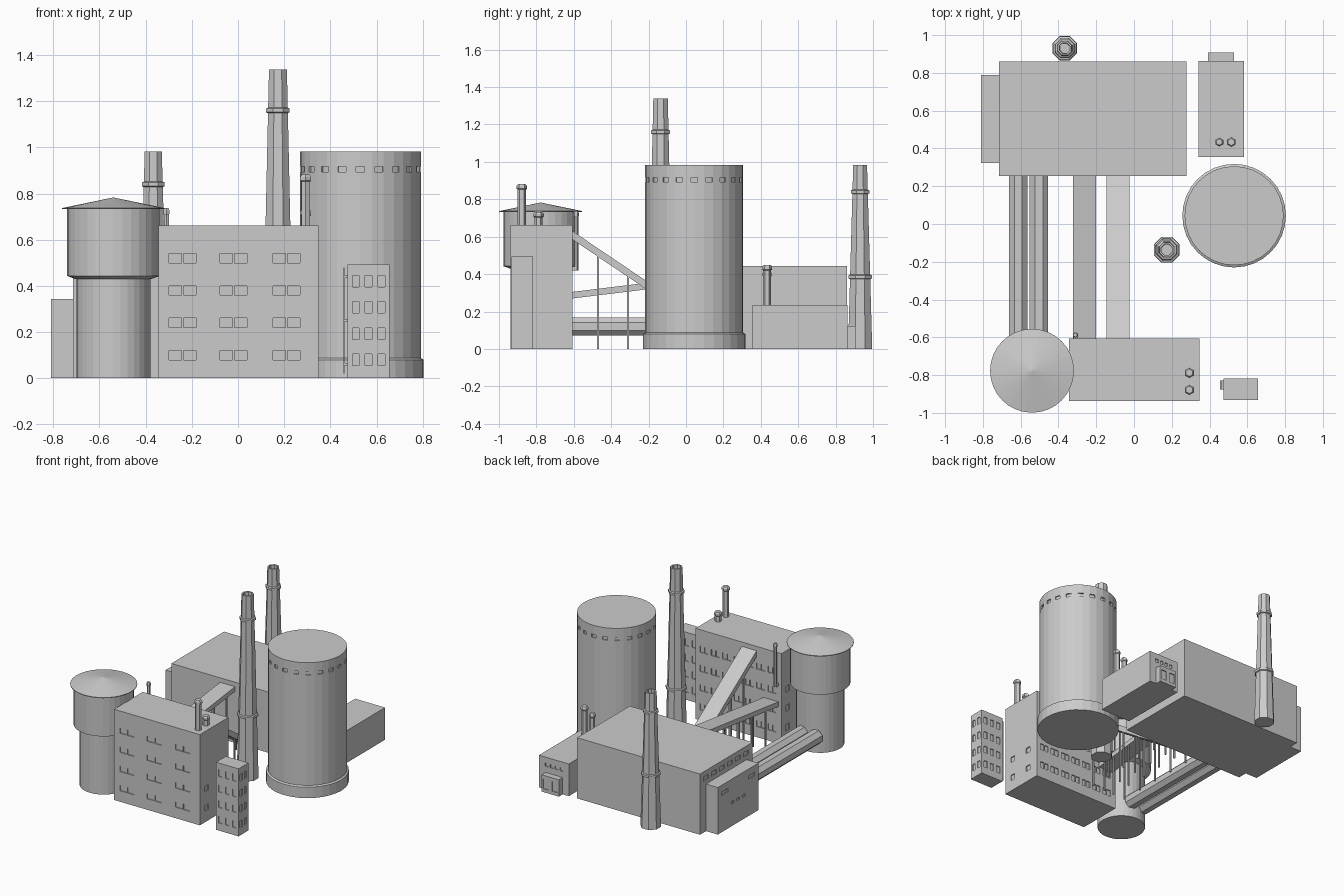
import bpy, bmesh
from math import pi, cos, sin
from mathutils import Matrix, Vector

if "Cube" in bpy.data.objects:
    bpy.data.objects.remove(bpy.data.objects["Cube"])

GREY = (0.6, 0.6, 0.6, 1)
concrete = bpy.data.materials.new("plain_grey")
concrete.use_nodes = True
concrete.diffuse_color = GREY
concrete.node_tree.nodes["Principled BSDF"].inputs["Base Color"].default_value = GREY


def finish(name, bm):
    bmesh.ops.recalc_face_normals(bm, faces=bm.faces)
    mesh = bpy.data.meshes.new(name)
    bm.to_mesh(mesh)
    bm.free()
    mesh.materials.append(concrete)
    obj = bpy.data.objects.new(name, mesh)
    bpy.context.collection.objects.link(obj)
    return obj


def add_box(bm, centre, size, turn=0):
    m = Matrix.Translation(centre) @ Matrix.Rotation(turn, 4, 'Z') @ Matrix.Diagonal((*size, 1))
    bmesh.ops.create_cube(bm, size=1, matrix=m)


def block(name, x0, x1, y0, y1, height):
    bm = bmesh.new()
    add_box(bm, ((x0 + x1) / 2, (y0 + y1) / 2, height / 2), (x1 - x0, y1 - y0, height))
    return finish(name, bm)


def turned(name, x, y, profile, sides, offset=0.0):
    """Closed surface of revolution; a zero radius becomes a pole."""
    bm = bmesh.new()
    rings = []
    for r, z in profile:
        if r == 0:
            rings.append([bm.verts.new((x, y, z))])
        else:
            angles = [2 * pi * (i + offset) / sides for i in range(sides)]
            rings.append([bm.verts.new((x + r * cos(a), y + r * sin(a), z)) for a in angles])
    for a, b in zip(rings, rings[1:]):
        for i in range(sides):
            j = (i + 1) % sides
            corners = [a[i % len(a)], a[j % len(a)], b[j % len(b)], b[i % len(b)]]
            bm.faces.new(list(dict.fromkeys(corners)))
    for ring in (rings[0], rings[-1]):
        if len(ring) > 1:
            bm.faces.new(ring)
    return finish(name, bm)


def cut(obj, boxes):
    """Recess a list of (centre, size, turn) boxes into an object."""
    bm = bmesh.new()
    for box in boxes:
        add_box(bm, *box)
    cutter = finish("window_cutter", bm)
    cutter.hide_render = True
    mod = obj.modifiers.new("windows", 'BOOLEAN')
    mod.operation, mod.solver, mod.object = 'DIFFERENCE', 'EXACT', cutter
    graph = bpy.context.evaluated_depsgraph_get()
    mesh = bpy.data.meshes.new_from_object(obj.evaluated_get(graph))
    obj.modifiers.clear()
    obj.data = mesh
    bpy.data.objects.remove(cutter)


def spread(a, b, n):
    return [a + (b - a) * i / (n - 1) for i in range(n)] if n > 1 else [a]


def grid(axis, plane, across, rows, w, h, depth=0.014):
    """Window boxes on a wall; axis is the wall's normal."""
    if axis == 'x':
        return [((plane, u, z), (depth, w, h), 0) for u in across for z in rows]
    return [((u, plane, z), (w, depth, h), 0) for u in across for z in rows]


def pairs(centres, gap):
    return [c + s * gap for c in centres for s in (-1, 1)]


# boiler house with windows on all four walls
boiler = block("boiler_house", -0.345, 0.348, -0.937, -0.607, 0.662)
floors = spread(0.10, 0.52, 4)
cut(boiler, grid('y', -0.937, pairs((-0.24, -0.02, 0.21), 0.031), floors, 0.054, 0.04)
    + grid('y', -0.607, pairs(spread(-0.27, 0.28, 7), 0.018), floors, 0.03, 0.045)
    + grid('x', 0.348, (-0.86, -0.70), floors[:2], 0.04, 0.04)
    + grid('x', -0.345, (-0.68,), floors[:3], 0.04, 0.045))

# turbine hall and its annex
hall = block("turbine_hall", -0.715, 0.277, 0.253, 0.86, 0.443)
cut(hall, grid('x', -0.715, spread(0.33, 0.79, 6), (0.39,), 0.055, 0.03))
annex = block("hall_annex", -0.81, -0.715, 0.322, 0.79, 0.343)
cut(annex, grid('x', -0.81, (0.40, 0.71), (0.28,), 0.07, 0.025)
    + grid('x', -0.81, spread(0.49, 0.62, 3), (0.17,), 0.03, 0.02))

# workshop with rear porch
workshop = block("workshop", 0.342, 0.583, 0.356, 0.863, 0.235)
cut(workshop, grid('y', 0.863, spread(0.40, 0.52, 4), (0.18,), 0.025, 0.025))
porch = block("workshop_porch", 0.392, 0.53, 0.863, 0.907, 0.123)
cut(porch, grid('y', 0.907, (0.425, 0.497), (0.06,), 0.045, 0.07))

# office tower with windows and a fire ladder
office = block("office_tower", 0.475, 0.657, -0.932, -0.818, 0.493)
levels = spread(0.08, 0.42, 4)
cut(office, grid('y', -0.932, spread(0.51, 0.622, 3), levels, 0.03, 0.05)
    + grid('y', -0.818, spread(0.51, 0.622, 3), levels, 0.03, 0.05)
    + grid('x', 0.657, (-0.9, -0.85), levels, 0.025, 0.05))
bm = bmesh.new()
for y in (-0.872, -0.832):
    add_box(bm, (0.459, y, 0.25), (0.006, 0.006, 0.46))
for z in spread(0.03, 0.47, 14):
    add_box(bm, (0.459, -0.852, z), (0.006, 0.04, 0.008))
for z in (0.06, 0.25, 0.44):
    add_box(bm, (0.467, -0.852, z), (0.018, 0.046, 0.01))
finish("office_ladder", bm)

# large round tower with plinth and a ring of windows
tx, ty, tr = 0.53, 0.044, 0.262
turned("tower_plinth", tx, ty, [(0.274, 0), (0.274, 0.08), (0.262, 0.087)], 32)
tower = turned("round_tower", tx, ty, [(tr, 0.08), (tr, 0.983)], 32)
cut(tower, [((tx + tr * cos(a), ty + tr * sin(a), 0.905), (0.02, 0.036, 0.024), a)
            for a in spread(0, 2 * pi * 19 / 20, 20)])

# storage tank with an overhanging conical roof
turned("tank_stem", -0.54, -0.777, [(0.16, 0), (0.16, 0.44)], 32)
turned("tank_body", -0.54, -0.777, [(0.165, 0.43), (0.2, 0.443), (0.2, 0.735)], 32)
turned("tank_roof", -0.54, -0.777, [(0.222, 0.732), (0.222, 0.737), (0, 0.783)], 32)


# tall tapered chimneys: hollow top, two gallery rings
def chimney(name, x, y, base, top, height, rings):
    turned(name, x, y, [(base, 0), (top, height), (top * 0.75, height),
                        (top * 0.7, height - 0.08)], 8, 0.5)
    for z in rings:
        r = base + (top - base) * z / height
        turned(name + "_ring", x, y, [(r, z - 0.012), (r + 0.009, z - 0.008),
                                      (r + 0.009, z + 0.008), (r, z + 0.012)], 8, 0.5)


chimney("main_chimney", 0.173, -0.136, 0.074, 0.042, 1.338, (0.46, 1.16))
chimney("rear_chimney", -0.367, 0.931, 0.07, 0.04, 0.983, (0.385, 0.84))


# small roof stacks with caps
def stack(name, x, y, r, foot, top):
    turned(name, x, y, [(r, foot), (r, top - 0.03), (r * 1.25, top - 0.025),
                        (r * 1.25, top - 0.01), (r * 0.9, top)], 6, 0.5)


stack("tall_boiler_stack", 0.293, -0.878, 0.022, 0.65, 0.882)
stack("short_boiler_stack", 0.293, -0.788, 0.022, 0.65, 0.732)
stack("tall_workshop_stack", 0.515, 0.434, 0.021, 0.22, 0.45)
stack("short_workshop_stack", 0.452, 0.434, 0.019, 0.22, 0.415)

# vent pipe on the back wall of the boiler house
stack("vent_pipe", -0.31, -0.588, 0.012, 0.42, 0.737)
bm = bmesh.new()
add_box(bm, (-0.31, -0.597, 0.43), (0.02, 0.03, 0.02))
finish("vent_elbow", bm)

# eight-sided horizontal ducts from hall to tank
for x in (-0.612, -0.503):
    bm = bmesh.new()
    m = (Matrix.Translation((x, -0.18, 0.12)) @ Matrix.Rotation(pi / 2, 4, 'X')
         @ Matrix.Rotation(pi / 8, 4, 'Z'))
    bmesh.ops.create_cone(bm, cap_ends=True, segments=8, radius1=0.053, radius2=0.053,
                          depth=0.9, matrix=m)
    finish("duct", bm)


# sloping conveyor galleries on slim pillars
def conveyor(name, x, width, z_front, z_back, thick):
    y0, y1 = -0.607, 0.253
    bm = bmesh.new()
    add_box(bm, (x, (y0 + y1) / 2, 0), (width, y1 - y0, thick))
    for v in bm.verts:
        v.co.z += (z_front if v.co.y < -0.2 else z_back) - thick / 2
    finish(name, bm)
    bm = bmesh.new()
    for y in spread(-0.47, 0.17, 5):
        top = z_front + (z_back - z_front) * (y - y0) / (y1 - y0) - thick / 2
        for side in (-1, 1):
            add_box(bm, (x + side * (width / 2 - 0.01), y, top / 2), (0.01, 0.01, top))
    finish(name + "_pillars", bm)


conveyor("steep_conveyor", -0.085, 0.12, 0.63, 0.05, 0.045)
conveyor("shallow_conveyor", -0.262, 0.12, 0.305, 0.41, 0.035)
